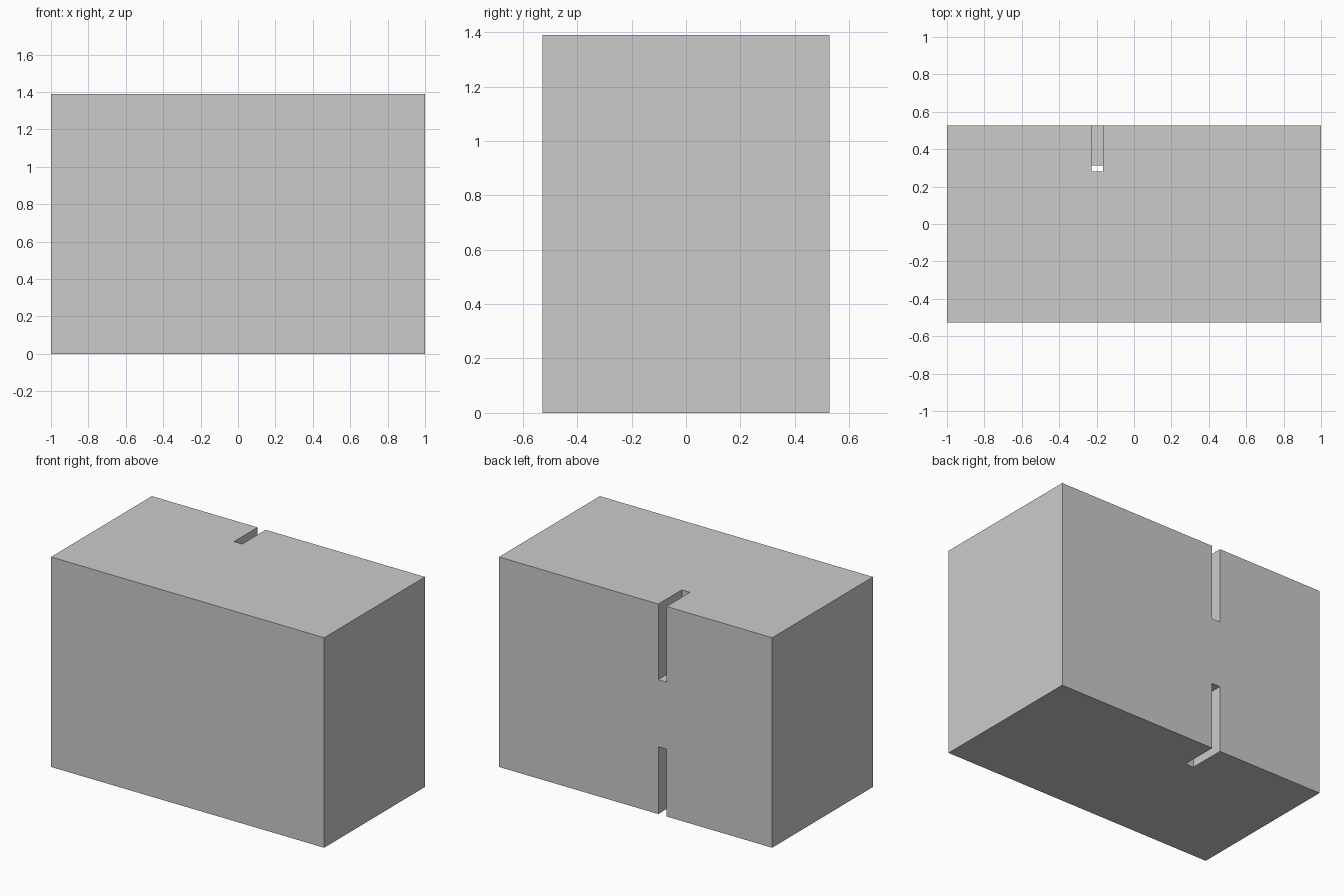
import bpy, bmesh

if "Cube" in bpy.data.objects:
    bpy.data.objects.remove(bpy.data.objects["Cube"])

def prism(name, profile, x0, x1):
    """Extrude a (y, z) profile along x."""
    bm = bmesh.new()
    face = bm.faces.new([bm.verts.new((x0, y, z)) for y, z in profile])
    ext = bmesh.ops.extrude_face_region(bm, geom=[face])
    verts = [g for g in ext["geom"] if isinstance(g, bmesh.types.BMVert)]
    bmesh.ops.translate(bm, vec=(x1 - x0, 0, 0), verts=verts)
    bmesh.ops.recalc_face_normals(bm, faces=bm.faces)
    mesh = bpy.data.meshes.new(name)
    bm.to_mesh(mesh)
    bm.free()
    obj = bpy.data.objects.new(name, mesh)
    bpy.context.collection.objects.link(obj)
    return obj

HALF_Y, HEIGHT = 0.527, 1.39

# Solid block
block = prism("block", [(-HALF_Y, 0), (HALF_Y, 0), (HALF_Y, HEIGHT), (-HALF_Y, HEIGHT)], -1, 1)

# Slot in the back: full-height shaft, with a bridge left across the middle
slot_inner, bridge_inner = 0.281, 0.312
bridge_low, bridge_high = 0.445, 0.89
cutter = prism("slot_cutter", [
    (slot_inner, -0.1), (0.7, -0.1), (0.7, bridge_low), (bridge_inner, bridge_low),
    (bridge_inner, bridge_high), (0.7, bridge_high), (0.7, 1.5), (slot_inner, 1.5)],
    -0.226, -0.166)
cutter.hide_render = True

# Cut the slot and drop the helper
mod = block.modifiers.new("slot", 'BOOLEAN')
mod.operation = 'DIFFERENCE'
mod.solver = 'EXACT'
mod.object = cutter
bpy.context.view_layer.objects.active = block
block.select_set(True)
bpy.ops.object.modifier_apply(modifier=mod.name)
bpy.data.objects.remove(cutter)
